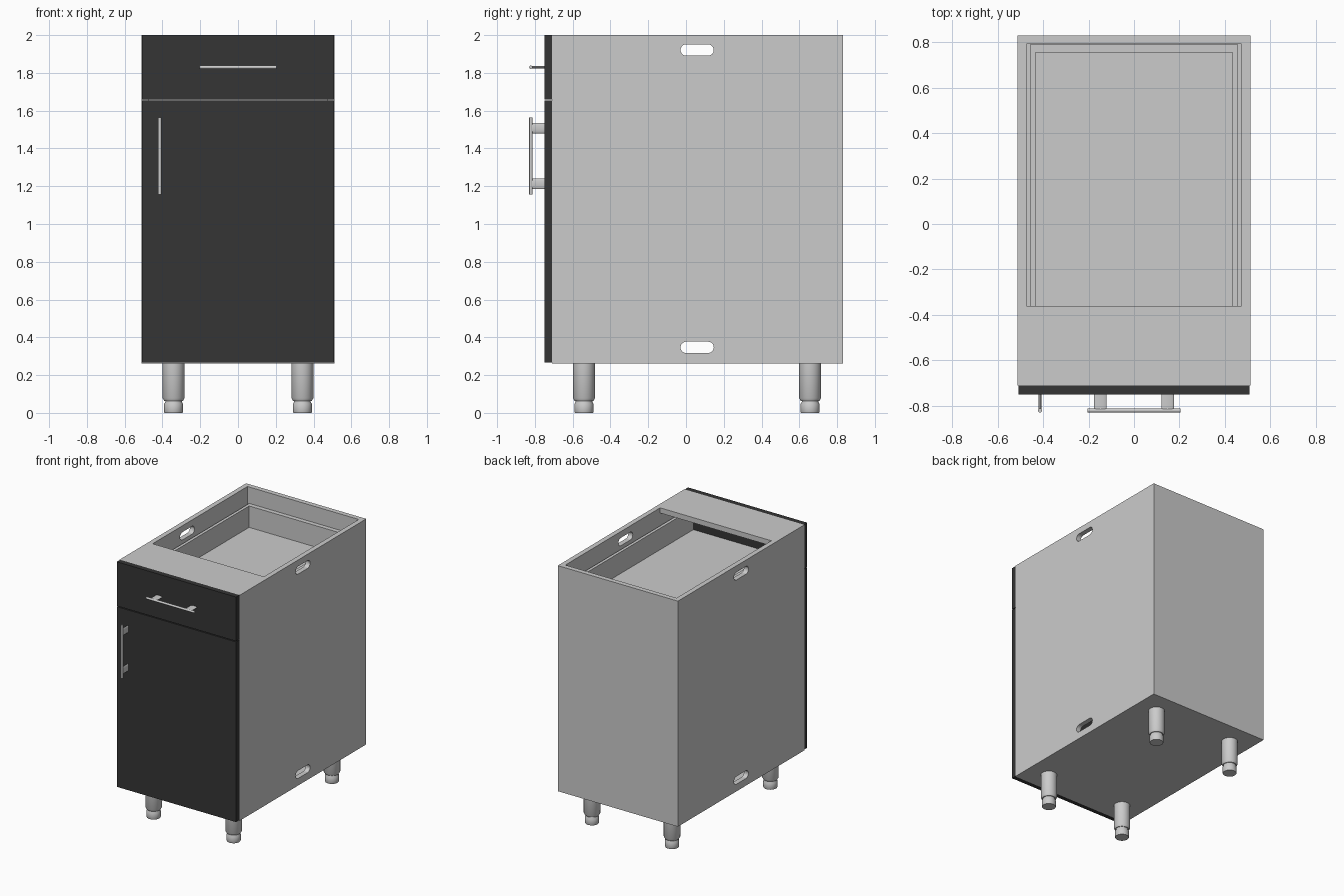
import bpy, bmesh, math
from mathutils import Matrix, Vector

if "Cube" in bpy.data.objects:
    bpy.data.objects.remove(bpy.data.objects["Cube"])


def finish(name, bm, mat=None, smooth=False):
    bmesh.ops.recalc_face_normals(bm, faces=bm.faces)
    mesh = bpy.data.meshes.new(name)
    bm.to_mesh(mesh)
    bm.free()
    ob = bpy.data.objects.new(name, mesh)
    bpy.context.collection.objects.link(ob)
    if mat:
        mesh.materials.append(mat)
    if smooth:
        bpy.ops.object.select_all(action='DESELECT')
        ob.select_set(True)
        bpy.context.view_layer.objects.active = ob
        bpy.ops.object.shade_smooth_by_angle(angle=math.radians(35))
    return ob


def box(name, x, y, z, mat=None):
    """Box from (min, max) ranges."""
    bm = bmesh.new()
    lo, hi = Vector((x[0], y[0], z[0])), Vector((x[1], y[1], z[1]))
    bmesh.ops.create_cube(bm, size=1, matrix=Matrix.Translation((lo + hi) / 2)
                          @ Matrix.Diagonal((*(hi - lo), 1)))
    return finish(name, bm, mat)


def slot(name, y, z, length, height, half_depth):
    """Rounded slot cutter running along x."""
    bm = bmesh.new()
    r, n = height / 2, 10
    ring = []
    for side, start in ((1, -90), (-1, 90)):
        for i in range(n + 1):
            a = math.radians(start + 180 * i / n)
            ring.append(bm.verts.new((-half_depth, y + side * (length / 2 - r) + r * math.cos(a),
                                      z + r * math.sin(a))))
    face = bm.faces.new(ring)
    ext = bmesh.ops.extrude_face_region(bm, geom=[face])
    moved = [v for v in ext['geom'] if isinstance(v, bmesh.types.BMVert)]
    bmesh.ops.translate(bm, verts=moved, vec=(2 * half_depth, 0, 0))
    return finish(name, bm)


def cut(ob, cutters):
    """Subtract the cutters, bake the result and remove them."""
    for c in cutters:
        m = ob.modifiers.new(c.name, 'BOOLEAN')
        m.operation, m.solver, m.object = 'DIFFERENCE', 'EXACT', c
        c.hide_render = True
        bpy.context.view_layer.objects.active = ob
        bpy.ops.object.modifier_apply(modifier=m.name)
        bpy.data.objects.remove(c)


black = bpy.data.materials.new("black_front")
black.diffuse_color = (0.035, 0.035, 0.035, 1)
black.use_nodes = True
black.node_tree.nodes["Principled BSDF"].inputs["Base Color"].default_value = black.diffuse_color

# Carcass: hollow box with open front, top opening and side slots
carcass = box("carcass", (-.512, .512), (-.71, .83), (.262, 2))
cut(carcass, [
    box("cavity_cutter", (-.474, .474), (-.9, .792), (.30, 1.96)),
    box("top_cutter", (-.474, .474), (-.362, .792), (1.8, 2.2)),
    slot("upper_slot_cutter", .059, 1.921, .176, .06, .7),
    slot("lower_slot_cutter", .059, .347, .176, .06, .7),
])

# Drawer tray behind the drawer front
tray = box("drawer_box", (-.457, .457), (-.709, .79), (1.68, 1.875))
cut(tray, [box("tray_cutter", (-.434, .434), (-.9, .755), (1.71, 2.1))])

# Drawer front and door
box("drawer_front", (-.508, .508), (-.75, -.7095), (1.66, 2), black)
box("door", (-.508, .508), (-.75, -.7095), (.266, 1.654), black)


# Bar handles on two flattened posts
def handle(name, x, z, turn):
    bm = bmesh.new()
    place = Matrix.Translation((x, 0, z)) @ Matrix.Rotation(turn, 4, 'Y')
    bmesh.ops.create_cone(bm, cap_ends=True, segments=16, radius1=.009, radius2=.009, depth=.41,
                          matrix=place @ Matrix.Translation((0, -.821, 0))
                          @ Matrix.Rotation(math.pi / 2, 4, 'Y'))
    for px in (-.148, .148):
        bmesh.ops.create_cone(bm, cap_ends=True, segments=24, radius1=1, radius2=1, depth=.072,
                              matrix=place @ Matrix.Translation((px, -.784, 0))
                              @ Matrix.Rotation(math.pi / 2, 4, 'X')
                              @ Matrix.Diagonal((.028, .007, 1, 1)))
    return finish(name, bm, smooth=True)


handle("drawer_handle", 0, 1.83, 0)
handle("door_handle", -.414, 1.36, math.pi / 2)

# Turned legs with an adjustable foot
profile = [(0, 0), (.048, 0), (.050, .004), (.050, .048), (.044, .058), (.044, .064),
           (.050, .064), (.058, .078), (.058, .262), (0, .262)]


def leg(name, x, y):
    bm = bmesh.new()
    vs = [bm.verts.new((x + r, y, z)) for r, z in profile]
    es = [bm.edges.new(p) for p in zip(vs, vs[1:])]
    bmesh.ops.spin(bm, geom=vs + es, cent=(x, y, 0), axis=(0, 0, 1),
                   angle=math.tau, steps=32, use_merge=True)
    bmesh.ops.remove_doubles(bm, verts=bm.verts, dist=1e-5)
    return finish(name, bm, smooth=True)


for row, y in (("front", -.54), ("back", .657)):
    for side, x in (("left", -.341), ("right", .341)):
        leg(f"{row}_{side}_leg", x, y)
